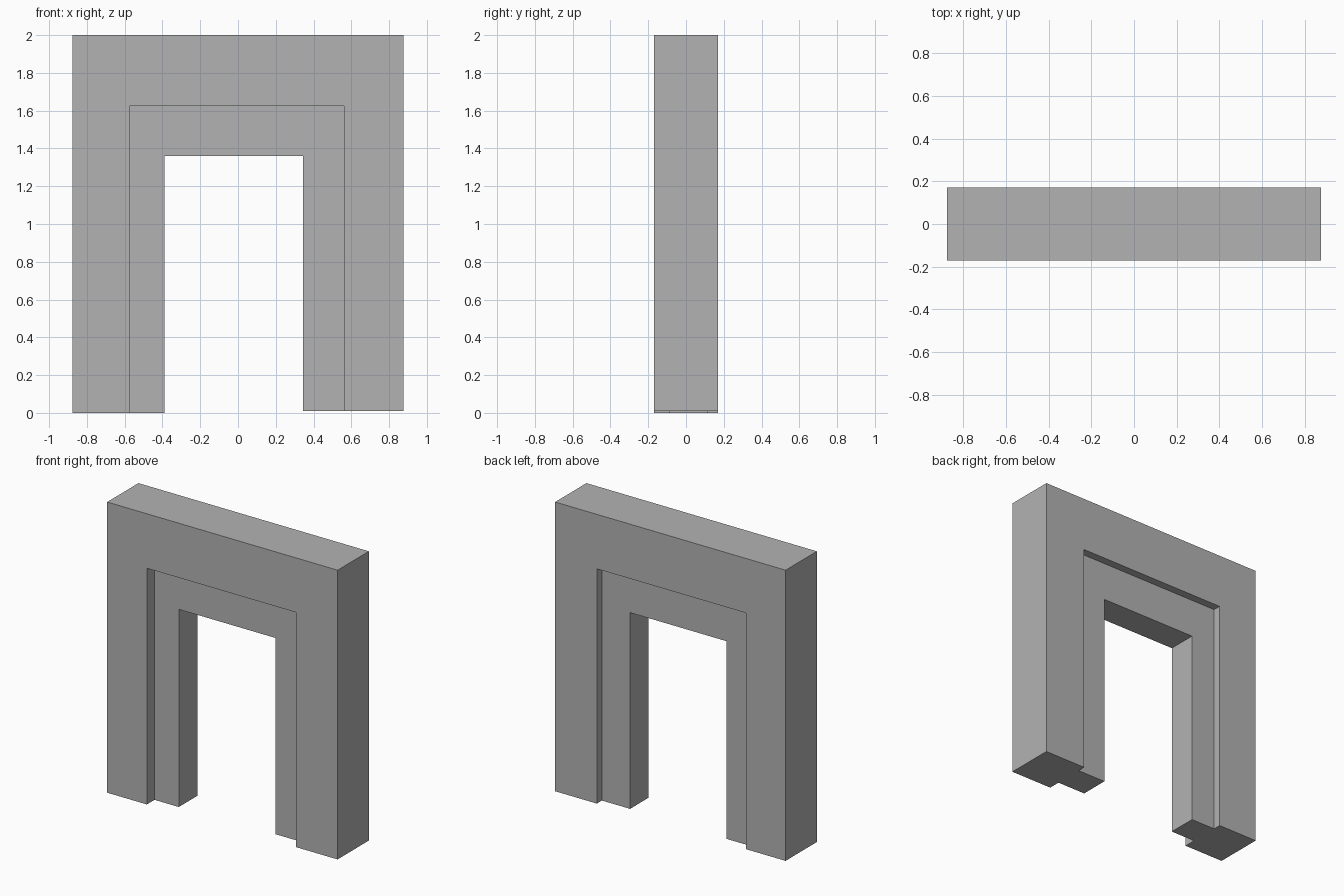
import bpy
import bmesh

cube = bpy.data.objects.get("Cube")
if cube:
    bpy.data.objects.remove(cube, do_unlink=True)

# Single flat stone colour
stone = bpy.data.materials.new("stone_grey")
colour = (0.45, 0.45, 0.45, 1.0)
stone.use_nodes = True
stone.diffuse_color = colour
stone.node_tree.nodes["Principled BSDF"].inputs["Base Color"].default_value = colour

LEFT_FOOT = 0.01   # the leg on +x stops slightly higher
RIGHT_FOOT = 0.0


def portal(name, outer, inner, y_front, y_back):
    """Extrude an upside-down U; outer and inner are (x_min, x_max, top)."""
    ox0, ox1, otop = outer
    ix0, ix1, itop = inner
    outline = [(ox0, RIGHT_FOOT), (ix0, RIGHT_FOOT), (ix0, itop), (ix1, itop),
               (ix1, LEFT_FOOT), (ox1, LEFT_FOOT), (ox1, otop), (ox0, otop)]
    bm = bmesh.new()
    face = bm.faces.new([bm.verts.new((x, y_front, z)) for x, z in outline])
    result = bmesh.ops.extrude_face_region(bm, geom=[face])
    moved = [v for v in result["geom"] if isinstance(v, bmesh.types.BMVert)]
    bmesh.ops.translate(bm, vec=(0, y_back - y_front, 0), verts=moved)
    bmesh.ops.recalc_face_normals(bm, faces=bm.faces)
    mesh = bpy.data.meshes.new(name)
    bm.to_mesh(mesh)
    bm.free()
    mesh.materials.append(stone)
    obj = bpy.data.objects.new(name, mesh)
    bpy.context.collection.objects.link(obj)
    return obj


# Thick outer surround, and the thinner lining recessed on both sides
wall = (-0.877, 0.877, 2.0)
recess = (-0.575, 0.56, 1.625)
opening = (-0.39, 0.345, 1.36)
portal("outer_surround", wall, recess, -0.17, 0.17)
portal("recessed_lining", recess, opening, -0.087, 0.115)
